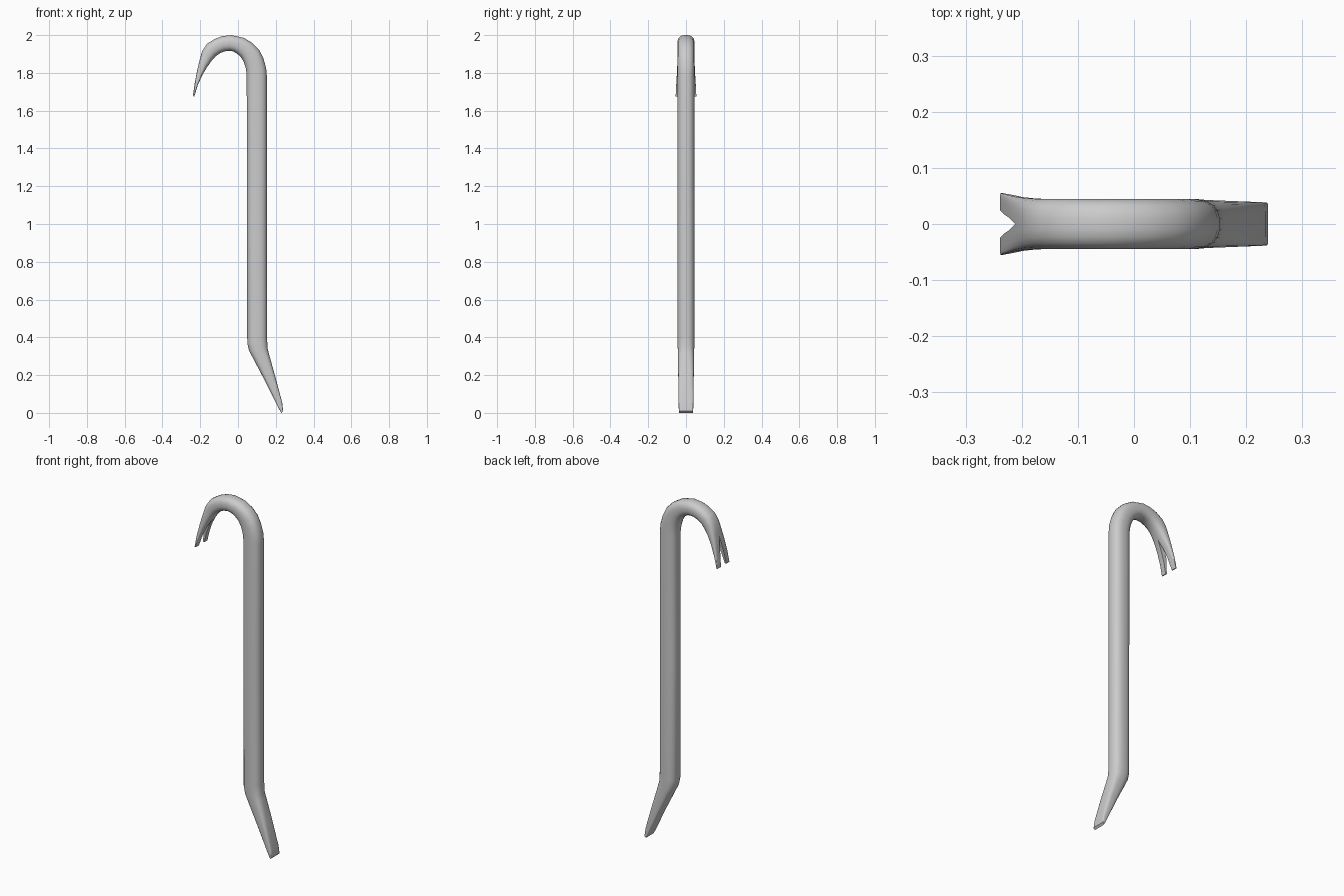
import bpy, bmesh, math

# sections along the bar: outer edge (x, z), inner edge (x, z), half width in y, squareness
SECTIONS = [
    # chisel end
    (0.239, 0.010, 0.229, 0.000, 0.038, 8),
    (0.234, 0.055, 0.208, 0.038, 0.039, 6),
    (0.195, 0.200, 0.145, 0.165, 0.041, 4),
    (0.163, 0.315, 0.082, 0.285, 0.043, 3),
    (0.156, 0.345, 0.058, 0.330, 0.044, 2.6),
    (0.154, 0.400, 0.049, 0.370, 0.045, 2.5),
    # shaft
    (0.153, 1.100, 0.048, 1.100, 0.045, 2.5),
    (0.153, 1.780, 0.046, 1.790, 0.045, 2.5),
    # hook
    (0.149, 1.825, 0.041, 1.825, 0.045, 2.5),
    (0.135, 1.875, 0.029, 1.862, 0.045, 2.5),
    (0.112, 1.922, 0.012, 1.888, 0.045, 2.5),
    (0.078, 1.957, -0.008, 1.904, 0.045, 2.5),
    (0.030, 1.986, -0.026, 1.914, 0.045, 2.5),
    (-0.037, 2.000, -0.045, 1.917, 0.045, 2.5),
    (-0.085, 1.994, -0.072, 1.914, 0.045, 2.5),
    (-0.125, 1.979, -0.095, 1.904, 0.045, 2.5),
    (-0.165, 1.953, -0.118, 1.888, 0.045, 2.5),
    (-0.190, 1.915, -0.138, 1.866, 0.045, 2.7),
    # claw
    (-0.204, 1.865, -0.163, 1.832, 0.046, 3),
    (-0.217, 1.810, -0.188, 1.790, 0.048, 4),
    (-0.230, 1.740, -0.213, 1.735, 0.052, 6),
    (-0.239, 1.677, -0.231, 1.675, 0.055, 8),
]
SIDES = 20


def make_object(name, bm):
    bmesh.ops.recalc_face_normals(bm, faces=bm.faces)
    mesh = bpy.data.meshes.new(name)
    bm.to_mesh(mesh)
    bm.free()
    obj = bpy.data.objects.new(name, mesh)
    bpy.context.collection.objects.link(obj)
    return obj


def spow(v, n):
    return math.copysign(abs(v) ** (2 / n), v)


# pry bar: rounded-square sections bridged end to end
bm = bmesh.new()
rings = []
for ox, oz, ix, iz, half, n in SECTIONS:
    ring = []
    for k in range(SIDES):
        a = math.tau * (k + 0.5) / SIDES
        u = spow(math.cos(a), n) / spow(math.cos(math.pi / SIDES), n)
        v = spow(math.sin(a), n)
        u = max(-1, min(1, u))
        t = (1 - u) / 2
        ring.append(bm.verts.new((ox + (ix - ox) * t, half * v, oz + (iz - oz) * t)))
    rings.append(ring)
for a, b in zip(rings, rings[1:]):
    for k in range(SIDES):
        j = (k + 1) % SIDES
        bm.faces.new((a[k], a[j], b[j], b[k]))
bm.faces.new(rings[0])
bm.faces.new(rings[-1])
bar = make_object("pry_bar", bm)

# nail slot: V-shaped wedge cut through the claw
bm = bmesh.new()
profile = [(0, 1.835), (0.011, 1.78), (0.029, 1.64), (-0.029, 1.64), (-0.011, 1.78)]
face = bm.faces.new([bm.verts.new((-0.35, y, z)) for y, z in profile])
ext = bmesh.ops.extrude_face_region(bm, geom=[face])
for v in ext["geom"]:
    if isinstance(v, bmesh.types.BMVert):
        v.co.x = -0.10
cutter = make_object("slot_cutter", bm)
cutter.hide_render = True

mod = bar.modifiers.new("slot", 'BOOLEAN')
mod.operation = 'DIFFERENCE'
mod.solver = 'EXACT'
mod.object = cutter
bpy.context.view_layer.objects.active = bar
bpy.ops.object.select_all(action='DESELECT')
bar.select_set(True)
bpy.ops.object.modifier_apply(modifier=mod.name)
bpy.data.objects.remove(cutter)
bpy.ops.object.shade_smooth_by_angle(angle=math.radians(40))
